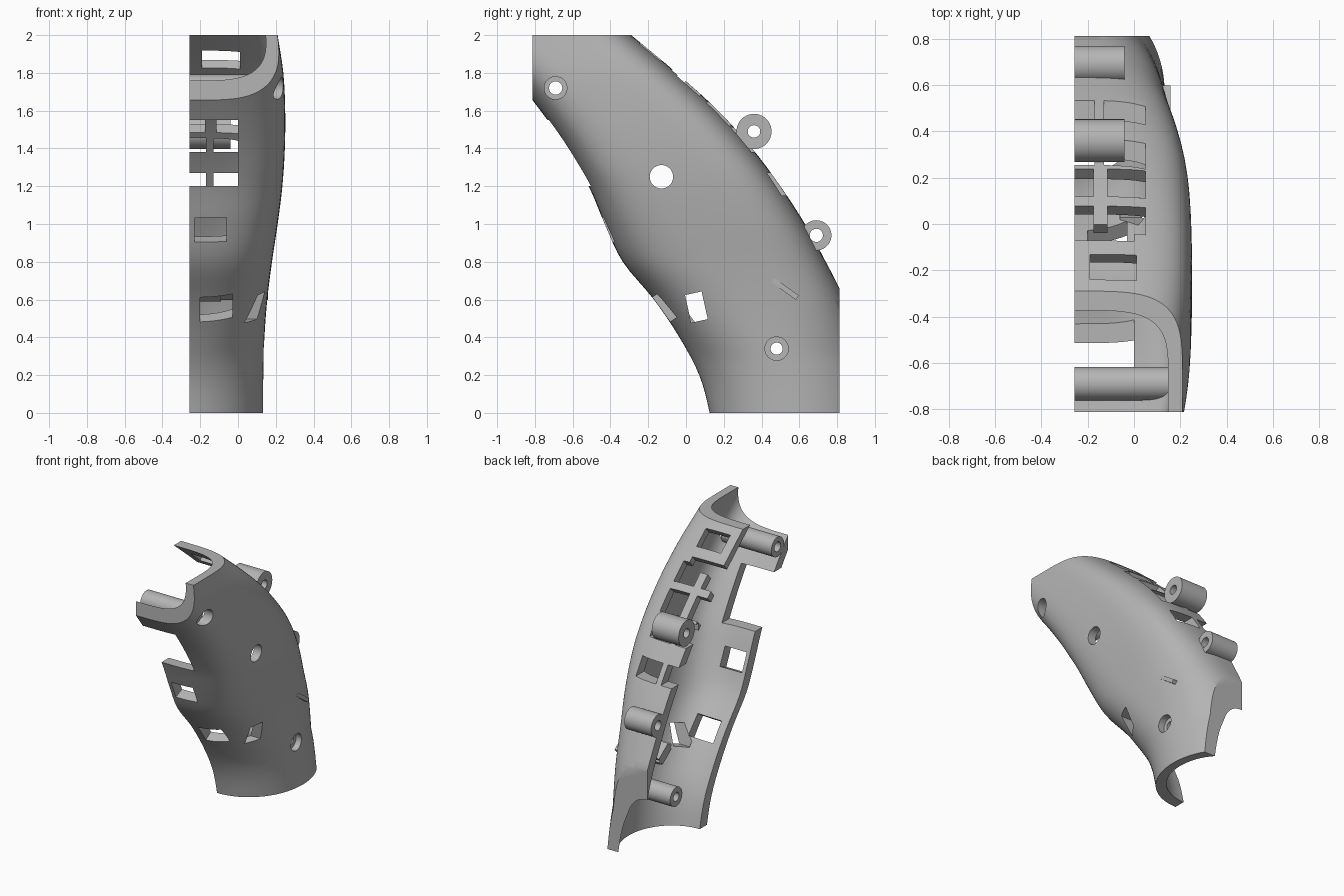
import bpy, bmesh, math
from mathutils import Matrix, Vector

if "Cube" in bpy.data.objects:
    bpy.data.objects.remove(bpy.data.objects["Cube"])

grey = bpy.data.materials.new("light_grey_plastic")
grey.use_nodes = True
colour = (0.46, 0.46, 0.46, 1)
grey.diffuse_color = colour
grey.node_tree.nodes["Principled BSDF"].inputs["Base Color"].default_value = colour

RIM = -0.257      # flat open side of the half shell
OPEN = RIM - 0.1  # start of cuts that break through the rim
WALL = 0.062

# Front y, back y and bulge x, every 0.2 in height starting at -0.2
PROFILE = [(.155, 1.03, .135), (.125, 1.0, .133), (.07, .965, .134),
           (-.035, .91, .14), (-.17, .84, .155), (-.335, .74, .18),
           (-.43, .63, .21), (-.515, .50, .235), (-.63, .35, .248),
           (-.77, .17, .25), (-.93, -.05, .24), (-1.1, -.29, .21),
           (-1.3, -.53, .18)]


def section(z):
    """Smoothly interpolated front, back and bulge at a height."""
    s = (z + 0.2) / 0.2
    i = min(max(int(s), 0), len(PROFILE) - 2)
    t = s - i
    last = len(PROFILE) - 1
    p = [Vector(PROFILE[min(max(k, 0), last)]) for k in range(i - 1, i + 3)]
    return p[1] + 0.5 * t * (p[2] - p[0] + t * (
        2 * p[0] - 5 * p[1] + 4 * p[2] - p[3]
        + t * (3 * (p[1] - p[2]) + p[3] - p[0])))


def finish(bm, name):
    bmesh.ops.recalc_face_normals(bm, faces=bm.faces)
    mesh = bpy.data.meshes.new(name)
    bm.to_mesh(mesh)
    bm.free()
    obj = bpy.data.objects.new(name, mesh)
    bpy.context.collection.objects.link(obj)
    mesh.materials.append(grey)
    return obj


def box(name, x, y, z, tilt=0):
    """Box from (low, high) ranges, tilted about x through its centre."""
    bm = bmesh.new()
    ranges = (x, y, z)
    centre = Vector([(a + b) / 2 for a, b in ranges])
    size = [b - a for a, b in ranges]
    bmesh.ops.create_cube(bm, size=1, matrix=Matrix.Translation(centre)
                          @ Matrix.Rotation(tilt, 4, 'X')
                          @ Matrix.Diagonal((*size, 1)))
    return finish(bm, name)


def rod(name, y, z, r, x0, x1):
    bm = bmesh.new()
    bmesh.ops.create_cone(bm, cap_ends=True, segments=40, radius1=r, radius2=r,
                          depth=x1 - x0,
                          matrix=Matrix.Translation(((x0 + x1) / 2, y, z))
                          @ Matrix.Rotation(math.pi / 2, 4, 'Y'))
    return finish(bm, name)


def boolean(obj, tool, mode='DIFFERENCE'):
    mod = obj.modifiers.new("cut", 'BOOLEAN')
    mod.operation, mod.object, mod.solver = mode, tool, 'EXACT'
    bpy.context.view_layer.objects.active = obj
    bpy.ops.object.modifier_apply(modifier=mod.name)
    bpy.data.objects.remove(tool)


def smooth(obj):
    bpy.ops.object.select_all(action='DESELECT')
    obj.select_set(True)
    bpy.context.view_layer.objects.active = obj
    bpy.ops.object.shade_smooth_by_angle(angle=math.radians(30))


def contour(z, inset, steps=48):
    """Half oval from the front rim to the back rim, squarer higher up."""
    front, back, bulge = section(z)
    n = 2.05 + 1.9 * min(max(z - 0.3, 0), 1)
    a, b = bulge - inset - RIM, (back - front) / 2 - inset * 1.35
    points = []
    for k in range(steps + 1):
        t = math.pi * (k / steps - 0.5)
        c, s = max(math.cos(t), 0), math.sin(t)
        if k in (0, steps):
            c = 0
        points.append((RIM + a * c ** (2 / n),
                       (front + back) / 2 + math.copysign(b * abs(s) ** (2 / n), s), z))
    return points


# Curved half shell
bm = bmesh.new()
rings = []
for row in range(47):
    z = -0.1 + row * 0.05
    loop = contour(z, 0) + contour(z, WALL)[::-1]
    rings.append([bm.verts.new(p) for p in loop])
count = len(rings[0])
for lower, upper in zip(rings, rings[1:]):
    for k in range(count):
        j = (k + 1) % count
        bm.faces.new((lower[k], lower[j], upper[j], upper[k]))
for ring in (rings[0], rings[-1]):
    for k in range(count // 2 - 1):
        bm.faces.new((ring[k], ring[k + 1], ring[-2 - k], ring[-1 - k]))
shell = finish(bm, "half_shell")
boolean(shell, box("trim", (-0.5, 0.5), (-0.813, 0.813), (0, 2)), 'INTERSECT')

# Front notch and the square front windows, cut square to the surface
boolean(shell, box("notch", (OPEN, 0), (-1, -0.3), (1.2, 1.55)))
boolean(shell, box("front_window", (-0.23, -0.06), (-0.6, -0.25), (0.895, 1.035), 0.4))
boolean(shell, box("low_window", (-0.2, -0.03), (-0.3, 0.06), (0.475, 0.635), 0.6))
boolean(shell, box("side_window", (-0.06, 0.4), (0.01, 0.1), (0.485, 0.635), 0.22))


# Back grille: sloping windows, then level ones, each split by an upright bar
def back_height(y):
    return min((k * 0.01 for k in range(201)), key=lambda z: abs(section(z)[1] - y))


def back_window(x, y0, y1):
    z0, z1 = back_height(y0), back_height(y1)
    y, z = (y0 + y1) / 2, (z0 + z1) / 2
    half = math.hypot(y1 - y0, z1 - z0) / 2
    boolean(shell, box("grille_window", x, (y - half, y + half),
                       (z - 0.13, z + 0.13), math.atan2(z1 - z0, y1 - y0)))


back_window((-0.19, 0.01), -0.24, -0.13)
back_window((OPEN, 0), -0.07, 0)
for y0, y1 in ((-0.04, 0.08), (0.12, 0.24)):
    for x in ((OPEN, -0.175), (-0.115, 0.05)):
        back_window(x, y0, y1)
for z in ((1.15, 1.27), (1.38, 1.51)):
    for x in ((OPEN, -0.17), (-0.13, 0.05)):
        boolean(shell, box("grille_slot", x, (0.22, 0.8), z))

# Screw holes through the side
for y, z, r in ((-0.69, 1.72, 0.06), (-0.13, 1.25, 0.062), (0.48, 0.34, 0.062)):
    boolean(shell, rod("side_hole", y, z, r, 0, 0.4))

# Hollow screw posts: name, y, z, outer radius, hole radius, end x
POSTS = [("upper_front_post", -0.69, 1.72, 0.072, 0.035, 0.15),
         ("upper_back_post", 0.36, 1.49, 0.093, 0.033, -0.04),
         ("lower_back_post", 0.69, 0.94, 0.08, 0.035, -0.04),
         ("bottom_post", 0.48, 0.34, 0.07, 0.032, 0.09)]
for name, y, z, r, hole, end in POSTS:
    boolean(shell, rod("post_hole", y, z, hole, OPEN, min(end, 0)))
    post = rod(name, y, z, r, RIM, end)
    boolean(post, rod("bore", y, z, hole, OPEN, 0.3))
    smooth(post)
smooth(shell)

# Sloping tab that pokes through the side wall, with its thicker inner foot
box("side_tab", (-0.2, 0.158), (0.445, 0.605), (0.642, 0.67), -0.62)
box("side_tab_foot", (-0.2, -0.09), (0.46, 0.59), (0.62, 0.69), -0.62)
